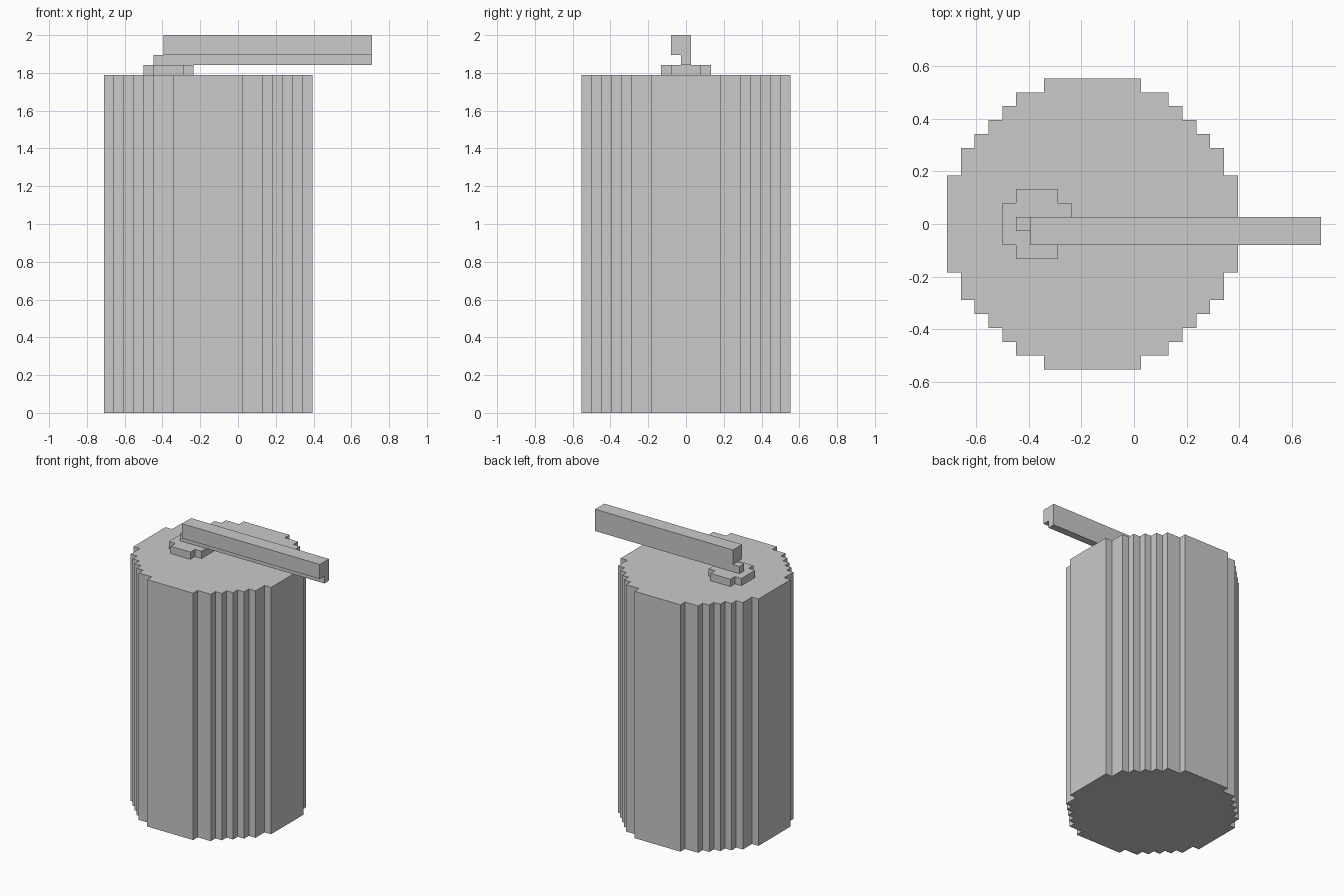
import bpy, bmesh

cube = bpy.data.objects.get("Cube")
if cube:
    bpy.data.objects.remove(cube, do_unlink=True)

U = 2 / 38  # edge of one block

grey = bpy.data.materials.new("plain grey")
grey.use_nodes = True
GREY = (0.59, 0.59, 0.59, 1)
grey.diffuse_color = GREY
grey.node_tree.nodes["Principled BSDF"].inputs["Base Color"].default_value = GREY


def stepped_prism(name, centre, corners, bottom, top):
    """Extrude a symmetric staircase outline; corners list one quarter's outer points, in blocks."""
    quarter = []
    for i, (x, y) in enumerate(corners):
        if i:
            quarter.append((x, corners[i - 1][1]))  # inner corner of the step
        quarter.append((x, y))
    half = quarter + [(-x, y) for x, y in reversed(quarter)]
    outline = half + [(-x, -y) for x, y in half]

    bm = bmesh.new()
    verts = [bm.verts.new(((centre[0] + x) * U, (centre[1] + y) * U, bottom * U))
             for x, y in outline]
    base = bm.faces.new(verts)
    side = bmesh.ops.extrude_face_region(bm, geom=[base], use_keep_orig=True)
    moved = [g for g in side["geom"] if isinstance(g, bmesh.types.BMVert)]
    bmesh.ops.translate(bm, verts=moved, vec=(0, 0, (top - bottom) * U))
    bmesh.ops.recalc_face_normals(bm, faces=bm.faces)
    mesh = bpy.data.meshes.new(name)
    bm.to_mesh(mesh)
    bm.free()
    mesh.materials.append(grey)
    obj = bpy.data.objects.new(name, mesh)
    bpy.context.collection.objects.link(obj)


# Large round body with a stepped wall
stepped_prism("body", (-3, 0),
              [(10.5, 3.5), (9.5, 5.5), (8.5, 6.5), (7.5, 7.5),
               (6.5, 8.5), (5.5, 9.5), (3.5, 10.5)], 0, 34)

# Small round pivot on the lid
stepped_prism("pivot", (-7, 0), [(2.5, 1.5), (1.5, 2.5)], 34, 35)

# Lever arm: thin rib below, thicker bar above
stepped_prism("lever_rib", (2.5, 0), [(11, 0.5)], 35, 36)
stepped_prism("lever_bar", (3, -0.5), [(10.5, 1)], 36, 38)
